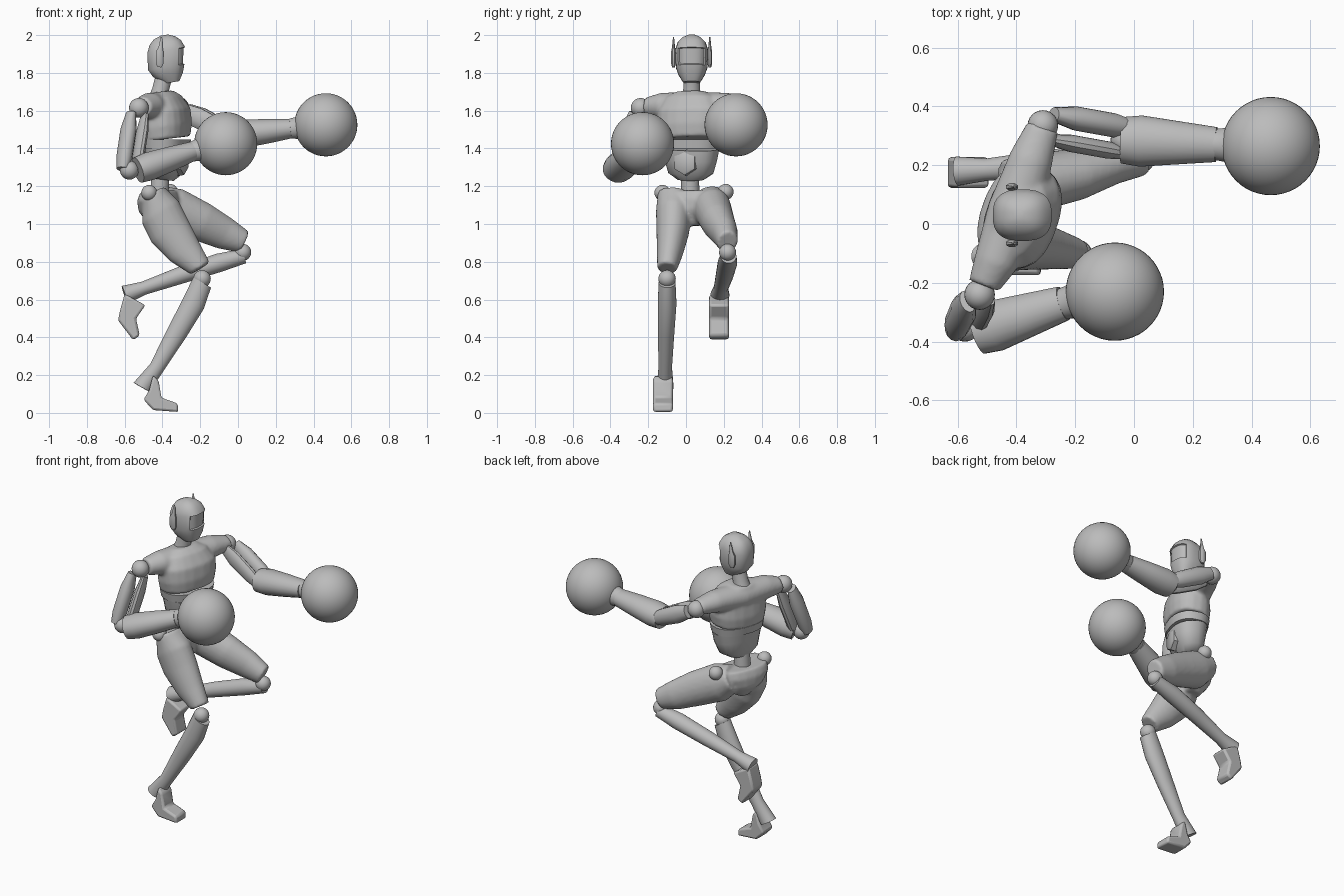
import bpy, bmesh, math
from mathutils import Vector, Matrix

cube = bpy.data.objects.get("Cube")
if cube:
    bpy.data.objects.remove(cube)

GREY = (0.5, 0.5, 0.5, 1)
grey = bpy.data.materials.new("plain grey")
grey.use_nodes = True
grey.diffuse_color = GREY
grey.node_tree.nodes["Principled BSDF"].inputs["Base Color"].default_value = GREY

ACROSS = Vector((0, 1, 0))
TURNED = Vector((.33, .94, 0)).normalized()      # twisted shoulder line
FORWARD = TURNED.cross(Vector((0, 0, 1)))


def finish(name, bm, angle=40, fuse=False):
    """Turn a bmesh into a shaded object; fuse blends overlapping volumes."""
    bmesh.ops.recalc_face_normals(bm, faces=bm.faces)
    mesh = bpy.data.meshes.new(name)
    bm.to_mesh(mesh)
    bm.free()
    mesh.materials.append(grey)
    obj = bpy.data.objects.new(name, mesh)
    bpy.context.collection.objects.link(obj)
    bpy.ops.object.select_all(action='DESELECT')
    obj.select_set(True)
    bpy.context.view_layer.objects.active = obj
    if fuse:
        remesh = obj.modifiers.new("blend", 'REMESH')
        remesh.mode, remesh.voxel_size = 'VOXEL', .01
        remesh.use_smooth_shade = True
        smooth = obj.modifiers.new("relax", 'SMOOTH')
        smooth.factor, smooth.iterations = .5, 6
    else:
        bpy.ops.object.shade_smooth_by_angle(angle=math.radians(angle))
    return obj


def add_loft(bm, stations, side=ACROSS, sides=20, power=2):
    """Skin rings given as (centre, half width along side, half depth)."""
    centres = [Vector(s[0]) for s in stations]
    axis = (centres[-1] - centres[0]).normalized()
    u = (side - axis * side.dot(axis)).normalized()
    v = axis.cross(u)
    rings = []
    for c, (_, a, b) in zip(centres, stations):
        ring = []
        for i in range(sides):
            t = math.tau * (i + .5) / sides
            x, y = math.cos(t), math.sin(t)
            x = math.copysign(abs(x) ** (2 / power), x)
            y = math.copysign(abs(y) ** (2 / power), y)
            ring.append(bm.verts.new(c + u * x * a + v * y * b))
        rings.append(ring)
    for low, high in zip(rings, rings[1:]):
        for i in range(sides):
            j = (i + 1) % sides
            bm.faces.new((low[i], low[j], high[j], high[i]))
    bm.faces.new(rings[0])
    bm.faces.new(rings[-1])


def loft(name, stations, **options):
    bm = bmesh.new()
    add_loft(bm, stations, **options)
    return finish(name, bm)


def column(levels, x, y):
    """Stations for a shape stacked along z: (height, width, depth, x shift)."""
    return [((x + dx, y, z), a, b) for z, a, b, dx in levels]


def ball(name, centre, radius, segments=24):
    bm = bmesh.new()
    bmesh.ops.create_uvsphere(bm, u_segments=segments, v_segments=segments // 2,
                              radius=radius, matrix=Matrix.Translation(centre))
    return finish(name, bm)


def prism(name, outline, y, half):
    """Side outline in x and z, given thickness across y."""
    bm = bmesh.new()
    face = bm.faces.new([bm.verts.new((x, y - half, z)) for x, z in outline])
    out = bmesh.ops.extrude_face_region(bm, geom=[face])["geom"]
    moved = [g for g in out if isinstance(g, bmesh.types.BMVert)]
    bmesh.ops.translate(bm, verts=moved, vec=(0, half * 2, 0))
    obj = finish(name, bm)
    bevel = obj.modifiers.new("soft edge", 'BEVEL')
    bevel.width, bevel.segments = .012, 2
    return obj


# Head with a sunken visor
bm = bmesh.new()
add_loft(bm, column([(1.75, .045, .04, .03), (1.79, .07, .08, .01), (1.83, .084, .098, 0),
                     (1.92, .088, .102, 0), (1.96, .074, .085, -.005),
                     (1.985, .05, .058, -.01), (2, .02, .02, -.01)], -.38, .03),
         sides=24, power=2.6)
bm.normal_update()
bmesh.ops.recalc_face_normals(bm, faces=bm.faces)
visor = [f for f in bm.faces if f.normal.x > .5 and 1.83 < f.calc_center_median().z < 1.92]
bmesh.ops.inset_region(bm, faces=visor, thickness=.004, depth=-.008)
finish("head", bm, 35)

# Ear pods ending in thin antennae
for label, sign in (("left", 1), ("right", -1)):
    y = .03 + sign * .096
    loft(label + "_ear", column([(1.83, .008, .012, 0), (1.85, .014, .022, 0),
                                 (1.91, .014, .022, 0), (1.935, .009, .012, .005),
                                 (1.99, .003, .004, .01)], -.415, y), sides=8)

loft("neck", [((-.42, .03, 1.66), .055, .055), ((-.41, .03, 1.71), .045, .045),
              ((-.39, .03, 1.79), .045, .045)])

# Chest blended with the shoulder yoke
bm = bmesh.new()
add_loft(bm, column([(1.7, .08, .06, -.03), (1.67, .14, .09, -.02), (1.6, .18, .115, 0),
                     (1.52, .18, .125, 0), (1.45, .165, .118, 0)], -.38, .025),
         side=TURNED, power=2.4)
add_loft(bm, [((-.51, -.21, 1.62), .05, .055), ((-.47, -.13, 1.625), .07, .075),
              ((-.41, .04, 1.62), .08, .09), ((-.35, .22, 1.63), .065, .075),
              ((-.31, .33, 1.625), .045, .055)], side=Vector((0, 0, 1)))
finish("chest", bm, fuse=True)

# Rib band, belly, front plate and spine
loft("rib_band", column([(1.448, .166, .12, 0), (1.4, .158, .113, 0)], -.38, .025),
     side=TURNED, power=2.4)
loft("belly", column([(1.4, .154, .109, 0), (1.34, .142, .1, 0), (1.27, .122, .08, -.01),
                      (1.235, .07, .055, -.02)], -.38, .025), side=TURNED, power=2.4)
plate = Vector((-.38, .025, 1.325))
loft("belly_plate", [(plate + FORWARD * .06, .07, .07), (plate + FORWARD * .1, .066, .066),
                     (plate + FORWARD * .108, .052, .052)], side=TURNED, sides=6)
loft("spine", [((-.42, .025, 1.1), .05, .05), ((-.41, .02, 1.27), .048, .048)])

# Pelvis blended with both thighs
bm = bmesh.new()
add_loft(bm, column([(.99, .04, .05, .01), (1.07, .13, .1, 0), (1.13, .175, .1, 0),
                     (1.175, .165, .08, 0)], -.42, .035), side=TURNED, power=2.3)
add_loft(bm, [((-.45, -.06, 1.16), .09, .07), ((-.41, -.065, 1.06), .095, .115),
              ((-.36, -.07, .96), .087, .115), ((-.28, -.085, .85), .07, .092),
              ((-.2, -.1, .765), .053, .06)])
add_loft(bm, [((-.43, .13, 1.13), .09, .08), ((-.34, .14, 1.08), .1, .115),
              ((-.19, .17, 1.01), .088, .105), ((-.07, .205, .95), .07, .088),
              ((.03, .22, .905), .055, .062)])
finish("hips_and_thighs", bm, fuse=True)
ball("left_hip_joint", (-.36, .21, 1.17), .042)
ball("right_hip_joint", (-.47, -.125, 1.165), .042)

# Lower legs
ball("left_knee", (.025, .22, .85), .045)
ball("right_knee", (-.19, -.1, .71), .046)
loft("left_shin", [((.03, .225, .83), .042, .04), ((-.1, .22, .795), .052, .05),
                   ((-.3, .205, .73), .047, .046), ((-.5, .185, .66), .038, .036),
                   ((-.6, .18, .625), .05, .05)])
loft("right_shin", [((-.19, -.1, .69), .045, .055), ((-.235, -.1, .58), .05, .062),
                    ((-.32, -.105, .43), .044, .055), ((-.43, -.11, .24), .036, .04),
                    ((-.51, -.11, .135), .045, .05)])
prism("left_foot", [(-.6, .63), (-.49, .57), (-.54, .5), (-.52, .41), (-.555, .385),
                    (-.635, .49), (-.625, .54)], .175, .052)
prism("right_foot", [(-.45, .2), (-.42, .17), (-.405, .08), (-.32, .05), (-.315, .005),
                     (-.45, .015), (-.5, .07), (-.47, .12)], -.122, .052)


# Arms: shoulder, split upper arm shells, elbow, forearm, cuff and round glove
def arm(label, shoulder, elbow, start, wrist, glove, spread):
    shoulder, elbow, start, wrist, glove, spread = map(
        Vector, (shoulder, elbow, start, wrist, glove, spread))
    ball(label + "_shoulder", shoulder, .052)
    ball(label + "_elbow", elbow, .05)
    for part, sign, width in (("outer", 1, .042), ("inner", -1, .03)):
        a = shoulder.lerp(elbow, .1) + spread * sign
        b = elbow + spread * sign
        loft(f"{label}_{part}_upper_arm",
             [(a, width * .6, .04), (a.lerp(b, .3), width, .055),
              (a.lerp(b, .8), width, .05), (b, width * .75, .04)], side=spread, sides=12)
    loft(label + "_forearm", [(start, .08, .07), (start.lerp(wrist, .2), .088, .076),
                              (start.lerp(wrist, .6), .074, .066), (wrist, .06, .052)])
    loft(label + "_cuff", [(wrist.lerp(start, .08), .05, .05),
                           (wrist.lerp(glove, .15), .058, .058),
                           (wrist.lerp(glove, .4), .085, .085)])
    ball(label + "_glove", glove, .167, 48)


arm("left", (-.31, .335, 1.615), (-.03, .285, 1.475), (-.04, .285, 1.47),
    (.28, .27, 1.505), (.465, .265, 1.525), (.01, .042, 0))
arm("right", (-.525, -.24, 1.615), (-.575, -.35, 1.285), (-.53, -.365, 1.285),
    (-.24, -.27, 1.385), (-.065, -.23, 1.425), (-.036, -.012, .006))
